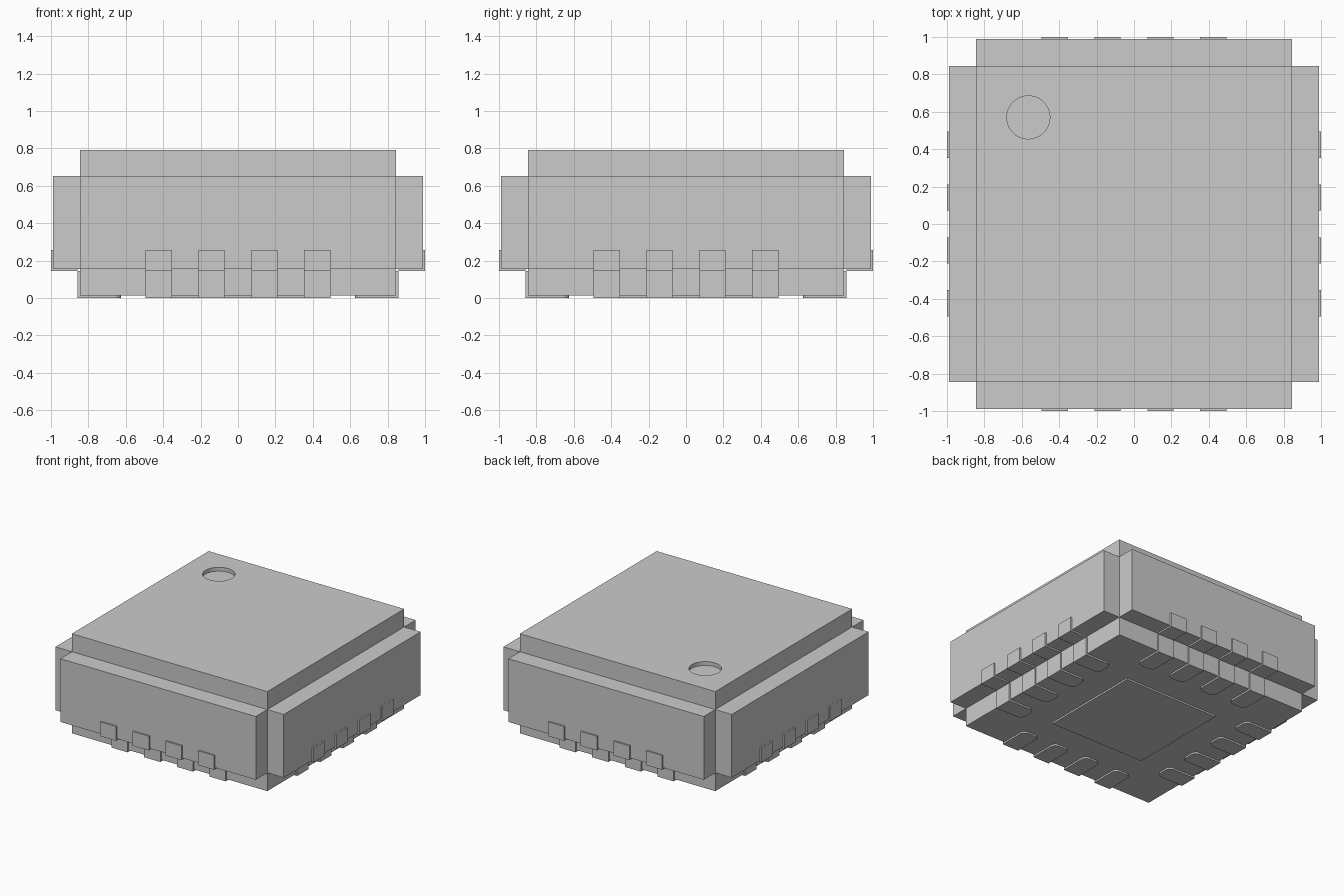
import bpy, bmesh, math
from mathutils import Matrix, Vector

if "Cube" in bpy.data.objects:
    bpy.data.objects.remove(bpy.data.objects["Cube"])

CORE, PLATE, LEAD = 0.846, 0.988, 1.0      # half widths of core, side plates, lead faces
SKIN = LEAD - PLATE                        # how far metal stands proud of the body
Z_BOT, Z_LOW, Z_HIGH, Z_TOP = 0.013, 0.156, 0.651, 0.792


def finish(name, bm):
    bmesh.ops.recalc_face_normals(bm, faces=bm.faces)
    mesh = bpy.data.meshes.new(name)
    bm.to_mesh(mesh)
    bm.free()
    obj = bpy.data.objects.new(name, mesh)
    bpy.context.collection.objects.link(obj)
    return obj


def add_box(bm, lo, hi):
    lo, hi = Vector(lo), Vector(hi)
    m = Matrix.Translation((lo + hi) / 2) @ Matrix.Diagonal((*(hi - lo), 1))
    return bmesh.ops.create_cube(bm, size=1, matrix=m)["verts"]


# body: a core block whose middle side bands are pushed outwards
bm = bmesh.new()
add_box(bm, (-CORE, -CORE, Z_BOT), (CORE, CORE, Z_TOP))
for z in (Z_LOW, Z_HIGH):
    bmesh.ops.bisect_plane(bm, geom=bm.verts[:] + bm.edges[:] + bm.faces[:],
                           plane_co=(0, 0, z), plane_no=(0, 0, 1))
bm.normal_update()
bands = [f for f in bm.faces
         if abs(f.normal.z) < 0.1 and Z_LOW < f.calc_center_median().z < Z_HIGH]
for f in bmesh.ops.extrude_discrete_faces(bm, faces=bands)["faces"]:
    f.normal_update()
    bmesh.ops.translate(bm, verts=f.verts[:], vec=f.normal * (PLATE - CORE))
body = finish("package_body", bm)

# round corner dimple cut into the top
bm = bmesh.new()
bmesh.ops.create_cone(bm, cap_ends=True, segments=64, radius1=0.115, radius2=0.115,
                      depth=0.2, matrix=Matrix.Translation((-0.565, 0.57, Z_TOP + 0.07)))
cutter = finish("dimple_cutter", bm)
cutter.hide_render = True
cutter.hide_set(True)
cut = body.modifiers.new("dimple", "BOOLEAN")
cut.operation = "DIFFERENCE"
cut.solver = "EXACT"
cut.object = cutter

# thermal pad under the body
bm = bmesh.new()
add_box(bm, (-0.41, -0.41, 0), (0.41, 0.41, 0.1))
finish("thermal_pad", bm)


def add_lead(bm, x, turn):
    """Stepped lead on the front side: foot with rounded inner end, plus outer tab."""
    half, inner, r = 0.07, -0.625, 0.04
    outline = [(-half, -CORE - SKIN), (half, -CORE - SKIN)]
    for side, start in ((1, 0), (-1, 90)):
        for i in range(6):
            a = math.radians(start + 18 * i)
            outline.append((side * (half - r) + r * math.cos(a), inner - r + r * math.sin(a)))
    base = bm.faces.new([bm.verts.new((px, py, 0)) for px, py in outline])
    top = bmesh.ops.extrude_face_region(bm, geom=[base], use_keep_orig=True)["geom"]
    top = [v for v in top if isinstance(v, bmesh.types.BMVert)]
    bmesh.ops.translate(bm, verts=top, vec=(0, 0, Z_LOW - SKIN))
    verts = list(base.verts) + top
    verts += add_box(bm, (-half, -LEAD, Z_LOW - SKIN), (half, -CORE - SKIN, 0.256))
    bmesh.ops.transform(bm, verts=verts, matrix=turn @ Matrix.Translation((x, 0, 0)))


# four leads on each side
for k, name in enumerate(("front", "right", "back", "left")):
    bm = bmesh.new()
    for x in (-0.424, -0.141, 0.141, 0.424):
        add_lead(bm, x, Matrix.Rotation(k * math.pi / 2, 4, "Z"))
    finish(name + "_leads", bm)
